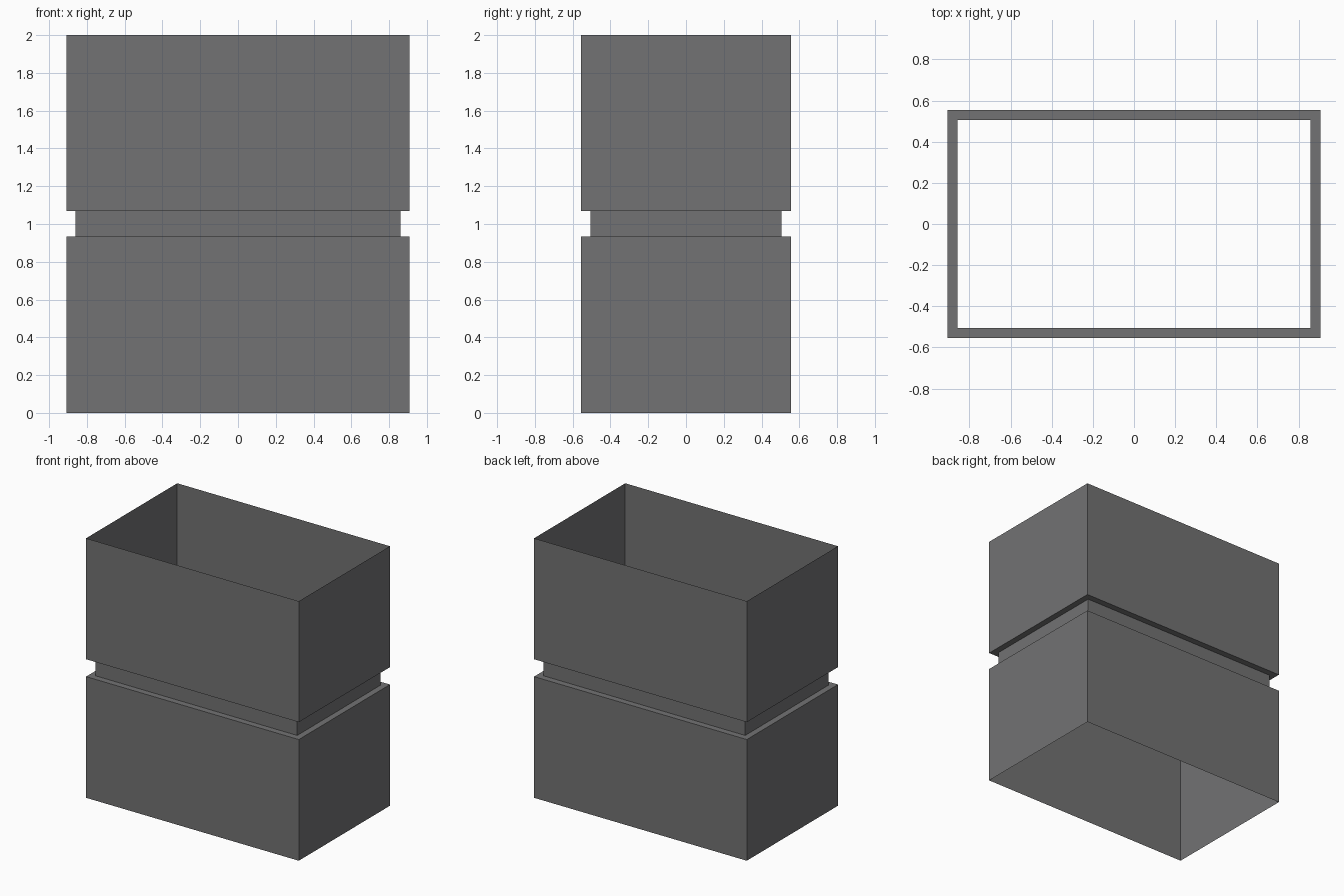
import bpy, bmesh

if "Cube" in bpy.data.objects:
    bpy.data.objects.remove(bpy.data.objects["Cube"])

# Grey sheet material
grey = bpy.data.materials.new("dark_grey")
grey.diffuse_color = (0.17, 0.17, 0.172, 1)
grey.use_nodes = True
grey.node_tree.nodes["Principled BSDF"].inputs["Base Color"].default_value = grey.diffuse_color

# Wall profile: (half width x, half depth y, height)
OUT, INN = (0.907, 0.555), (0.859, 0.506)
profile = [(*OUT, 0), (*OUT, 0.934), (*INN, 0.934),
           (*INN, 1.068), (*OUT, 1.068), (*OUT, 2)]

# Open rectangular sleeve with a recessed groove, thin sheet walls
bm = bmesh.new()
rings = [[bm.verts.new((sx * x, sy * y, z))
          for sx, sy in ((-1, -1), (1, -1), (1, 1), (-1, 1))]
         for x, y, z in profile]
for a, b in zip(rings, rings[1:]):
    for i in range(4):
        j = (i + 1) % 4
        bm.faces.new((a[i], a[j], b[j], b[i]))
mesh = bpy.data.meshes.new("grooved_sleeve")
bm.to_mesh(mesh)
bm.free()
mesh.materials.append(grey)
sleeve = bpy.data.objects.new("grooved_sleeve", mesh)
bpy.context.collection.objects.link(sleeve)
